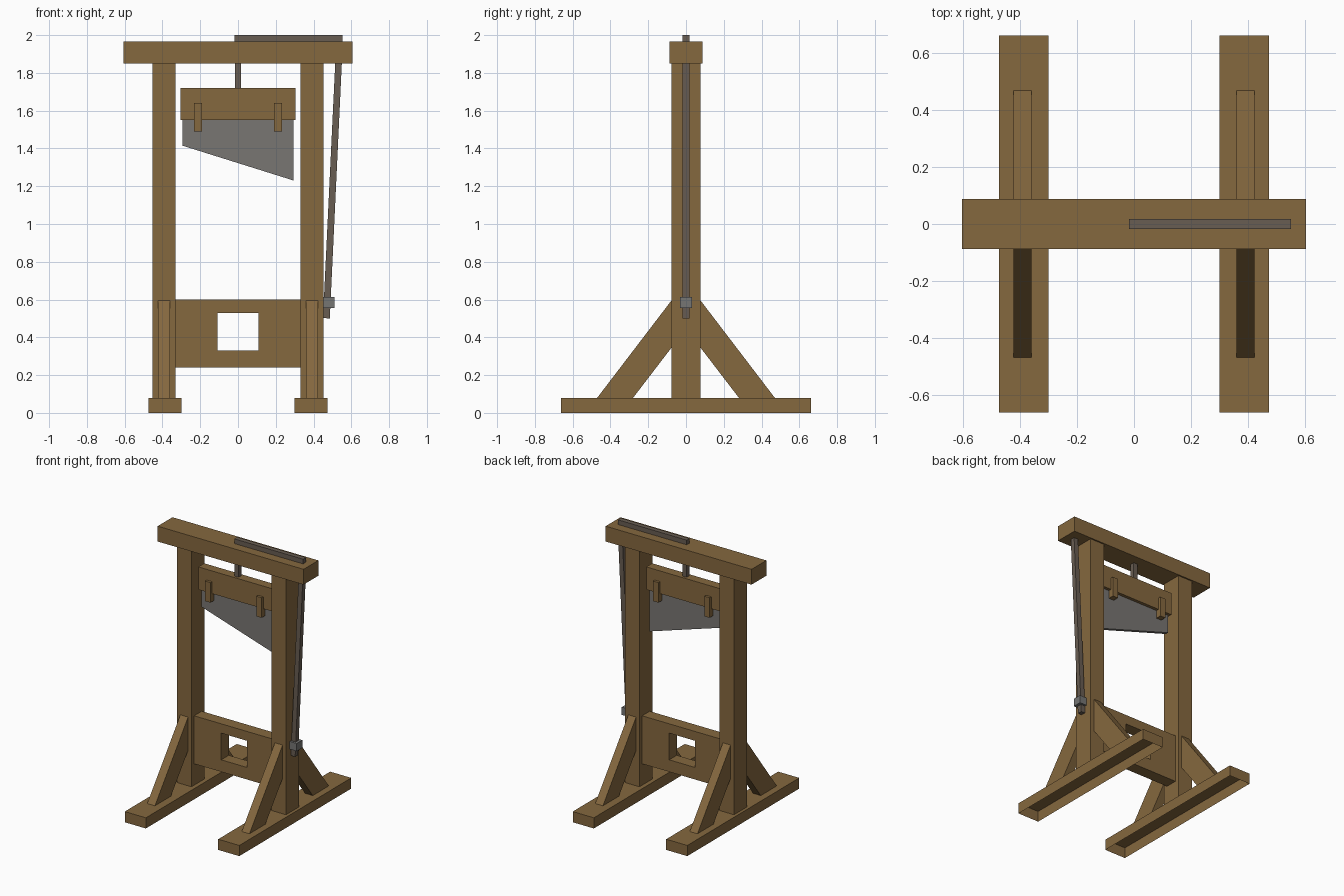
import bpy, bmesh

if "Cube" in bpy.data.objects:
    bpy.data.objects.remove(bpy.data.objects["Cube"])


def material(name, rgb):
    m = bpy.data.materials.new(name)
    m.diffuse_color = (*rgb, 1)
    m.use_nodes = True
    m.node_tree.nodes["Principled BSDF"].inputs["Base Color"].default_value = m.diffuse_color
    return m


wood = material("brown wood", (0.235, 0.138, 0.049))
rope = material("dark rope", (0.140, 0.110, 0.085))
steel = material("blade steel", (0.190, 0.180, 0.170))
iron = material("clasp iron", (0.180, 0.180, 0.175))


def finish(bm, name, mat):
    bmesh.ops.recalc_face_normals(bm, faces=bm.faces[:])
    me = bpy.data.meshes.new(name)
    bm.to_mesh(me)
    bm.free()
    me.materials.append(mat)
    ob = bpy.data.objects.new(name, me)
    bpy.context.collection.objects.link(ob)
    return ob


def prism(name, mat, pts, axis, lo, hi, open_bottom=False):
    """Extrude a 2D outline along x (pts = y,z) or along y (pts = x,z)."""
    bm = bmesh.new()

    def ring(d):
        return [bm.verts.new((d, a, b) if axis == "x" else (a, d, b)) for a, b in pts]

    r0, r1 = ring(lo), ring(hi)
    bm.faces.new(r0)
    bm.faces.new(r1)
    n = len(pts)
    for i in range(n):
        j = (i + 1) % n
        bm.faces.new((r0[i], r0[j], r1[j], r1[i]))
    bmesh.ops.recalc_face_normals(bm, faces=bm.faces[:])
    if open_bottom:
        down = [f for f in bm.faces if f.normal.z < -0.9 or
                all(abs(v.co.z - min(p[1] for p in pts)) < 1e-6 for v in f.verts)]
        bmesh.ops.delete(bm, geom=down, context="FACES_ONLY")
    return finish(bm, name, mat)


def box(name, mat, x, y, z, open_bottom=False):
    pts = [(x[0], z[0]), (x[1], z[0]), (x[1], z[1]), (x[0], z[1])]
    return prism(name, mat, pts, "y", y[0], y[1], open_bottom)


def span(s, a, b):
    return sorted((s * a, s * b))


# Feet (hollow underneath), posts, diagonal braces and blade clamps
for side, s in (("left", -1), ("right", 1)):
    box(f"{side}_foot", wood, span(s, 0.30, 0.475), (-0.663, 0.663), (0, 0.08), True)
    box(f"{side}_post", wood, span(s, 0.332, 0.452), (-0.077, 0.077), (0.08, 1.85))
    for end, t in (("front", -1), ("back", 1)):
        outline = [(t * 0.47, 0.08), (t * 0.28, 0.08), (t * 0.077, 0.345), (t * 0.077, 0.595)]
        prism(f"{end}_{side}_brace", wood, outline, "x", *span(s, 0.36, 0.424))
    box(f"{side}_blade_clamp", wood, span(s, 0.19, 0.234), (-0.055, 0.055), (1.49, 1.64))

# Top beam
box("top_beam", wood, (-0.605, 0.605), (-0.0875, 0.0875), (1.85, 1.965))

# Neck board with a square opening: a ring of quads on both faces
bm = bmesh.new()
rings = []
for y in (-0.045, 0.045):
    for x, z0, z1 in ((0.333, 0.24, 0.60), (0.108, 0.33, 0.53)):
        rings.append([bm.verts.new((a, y, b)) for a, b in ((-x, z0), (x, z0), (x, z1), (-x, z1))])
for a, b in ((0, 1), (2, 3), (0, 2), (1, 3)):
    for i in range(4):
        j = (i + 1) % 4
        bm.faces.new((rings[a][i], rings[a][j], rings[b][j], rings[b][i]))
finish(bm, "neck_board", wood)

# Blade holder and slanted blade
box("blade_holder", wood, (-0.305, 0.305), (-0.035, 0.035), (1.55, 1.72))
prism("blade", steel, [(-0.295, 1.56), (-0.295, 1.415), (0.295, 1.23), (0.295, 1.56)],
      "y", -0.012, 0.012)

# Rope: hanging, over the beam, and sloping down to the clasp
box("hanging_rope", rope, (-0.016, 0.016), (-0.016, 0.016), (1.72, 1.97))
box("beam_rope", rope, (-0.018, 0.552), (-0.0175, 0.0175), (1.965, 2.0))
prism("pull_rope", rope, [(0.450, 0.502), (0.486, 0.50), (0.552, 1.90), (0.517, 1.90)],
      "y", -0.0175, 0.0175)

# Clasp holding the rope end
box("rope_clasp", iron, (0.450, 0.510), (-0.033, 0.033), (0.555, 0.613))
